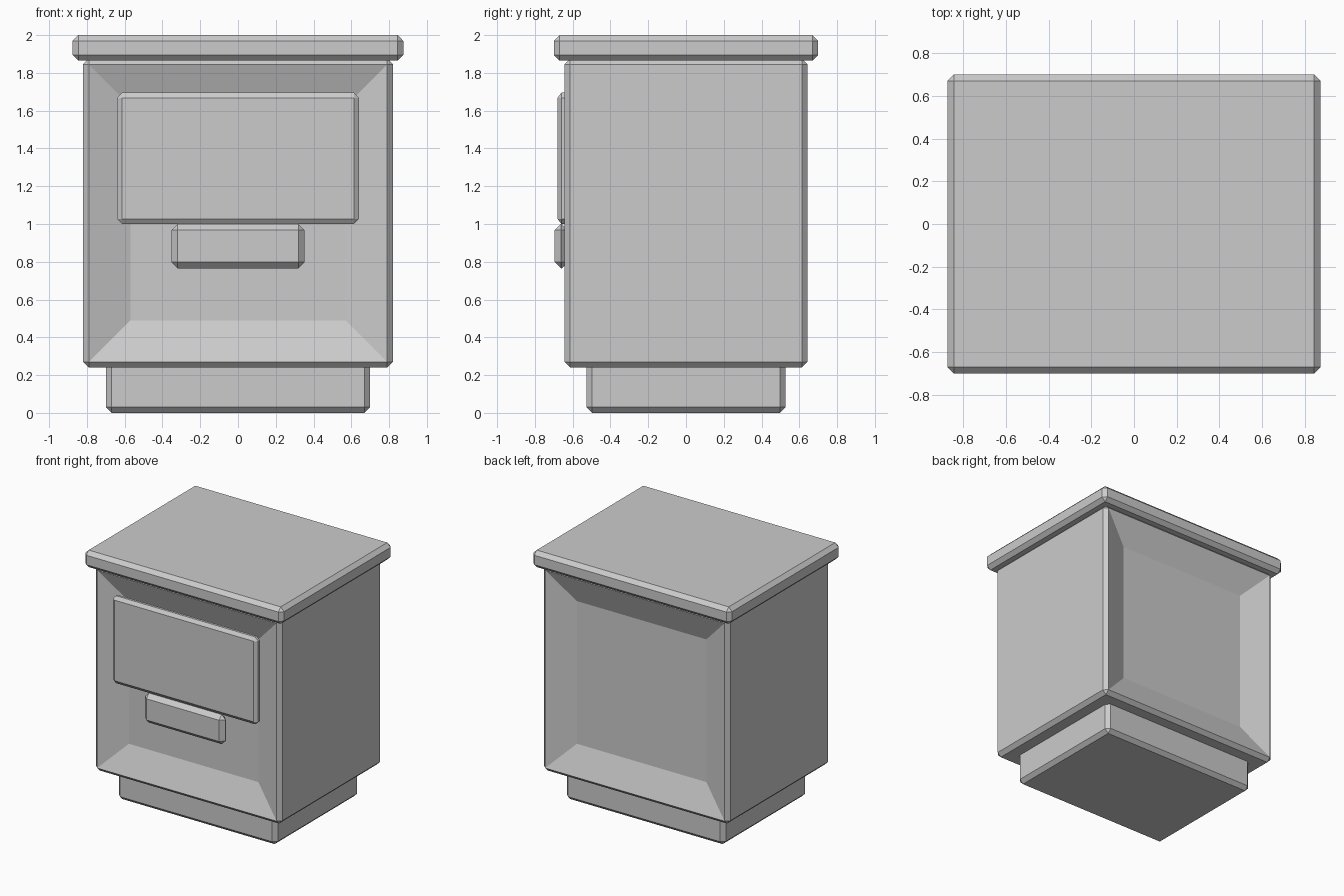
import bpy, bmesh
from mathutils import Vector

if "Cube" in bpy.data.objects:
    bpy.data.objects.remove(bpy.data.objects["Cube"])

grey = bpy.data.materials.new("plain_grey")
grey.diffuse_color = (0.6, 0.6, 0.6, 1)
grey.use_nodes = True
grey.node_tree.nodes["Principled BSDF"].inputs["Base Color"].default_value = grey.diffuse_color


def chamfered_box(name, lo, hi, bevel, scale_y=1.0, recess=None):
    """Box with chamfered edges; optionally sunken panels on front and back."""
    lo, hi = Vector(lo), Vector(hi)
    size, mid = hi - lo, (lo + hi) / 2
    bm = bmesh.new()
    bmesh.ops.create_cube(bm, size=1)
    for v in bm.verts:
        v.co = Vector((v.co.x * size.x, v.co.y * size.y / scale_y, v.co.z * size.z))
    bmesh.ops.bevel(bm, geom=bm.edges[:], offset=bevel, offset_type='OFFSET',
                    segments=1, profile=0.5, affect='EDGES')
    for v in bm.verts:
        v.co = Vector((v.co.x, v.co.y * scale_y, v.co.z)) + mid
    bm.normal_update()
    if recess:
        width, depth = recess
        for face in [f for f in bm.faces if abs(f.normal.y) > 0.99]:
            inward = -face.normal.copy()
            bmesh.ops.inset_region(bm, faces=[face], thickness=width, use_even_offset=True)
            for v in face.verts:
                v.co += inward * depth
    bmesh.ops.recalc_face_normals(bm, faces=bm.faces[:])
    mesh = bpy.data.meshes.new(name)
    bm.to_mesh(mesh)
    bm.free()
    mesh.materials.append(grey)
    obj = bpy.data.objects.new(name, mesh)
    bpy.context.collection.objects.link(obj)
    return obj


# plinth, cabinet with sunken front and back, overhanging top
chamfered_box("base", (-0.70, -0.527, 0), (0.70, 0.527, 0.28), 0.03)
chamfered_box("body", (-0.82, -0.643, 0.24), (0.82, 0.643, 1.875), 0.03, recess=(0.22, 0.085))
chamfered_box("top_slab", (-0.875, -0.70, 1.865), (0.875, 0.70, 2.0), 0.03)

# drawer front and its pull
chamfered_box("drawer_front", (-0.64, -0.68, 1.0), (0.64, -0.62, 1.695), 0.027, scale_y=0.75)
chamfered_box("drawer_pull", (-0.353, -0.695, 0.765), (0.353, -0.625, 1.0), 0.033)
